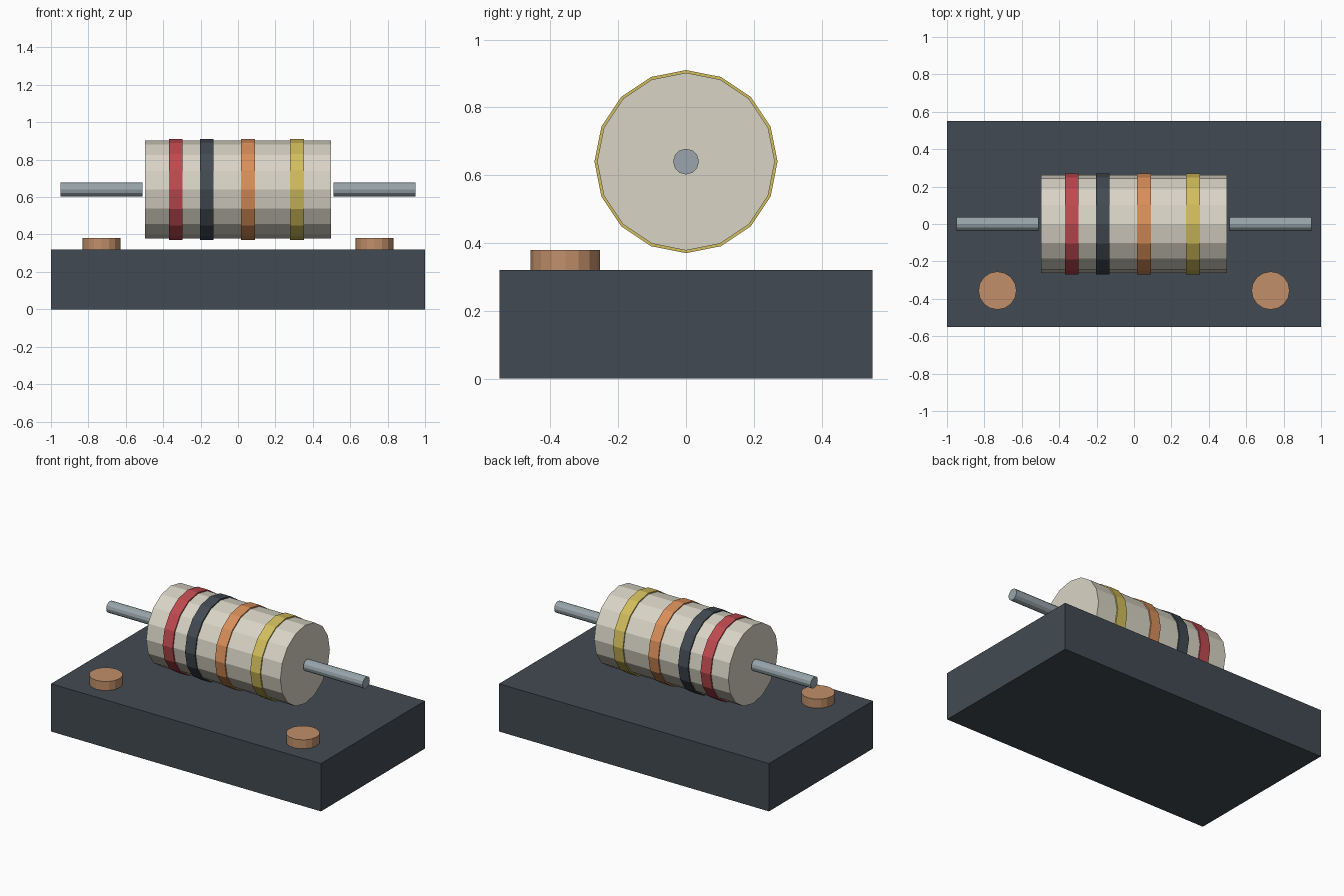
import bpy
import math

if "Cube" in bpy.data.objects:
    bpy.data.objects.remove(bpy.data.objects["Cube"])


def material(name, rgb):
    """Flat colour given as 0-255 sRGB, stored as linear."""
    m = bpy.data.materials.new(name)
    lin = [((c / 255 + 0.055) / 1.055) ** 2.4 for c in rgb]
    m.diffuse_color = (*lin, 1)
    m.use_nodes = True
    m.node_tree.nodes["Principled BSDF"].inputs["Base Color"].default_value = m.diffuse_color
    return m


SLATE = material("dark slate", (66, 74, 82))
CREAM = material("cream ceramic", (217, 212, 197))
RED = material("red band", (190, 74, 80))
ORANGE = material("orange band", (217, 143, 90))
YELLOW = material("yellow band", (210, 189, 92))
STEEL = material("steel", (152, 165, 172))
COPPER = material("copper", (193, 143, 106))

AXIS_Z = 0.64  # height of the resistor axis


def finish(name, mat):
    ob = bpy.context.object
    ob.name = name
    ob.data.materials.append(mat)
    return ob


def rod(name, x0, x1, radius, sides, mat):
    """Cylinder along x with a vertex at the top."""
    bpy.ops.mesh.primitive_cylinder_add(
        vertices=sides, radius=radius, depth=x1 - x0,
        location=((x0 + x1) / 2, 0, AXIS_Z), rotation=(0, math.pi / 2, 0))
    return finish(name, mat)


# Base block
bpy.ops.mesh.primitive_cube_add(size=1, location=(0, 0, 0.16))
bpy.context.object.scale = (2, 1.1, 0.32)
finish("base", SLATE)

# Resistor body
rod("body", -0.497, 0.497, 0.262, 16, CREAM)

# Colour bands, slightly proud of the body
for name, x, mat in (("red_band", -0.333, RED), ("dark_band", -0.167, SLATE),
                     ("orange_band", 0.054, ORANGE), ("yellow_band", 0.316, YELLOW)):
    rod(name, x - 0.037, x + 0.037, 0.27, 16, mat)

# Wire leads and contact pads on each side
for side, s in (("left", -1), ("right", 1)):
    a, b = sorted((s * 0.51, s * 0.95))
    rod(side + "_lead", a, b, 0.038, 12, STEEL)
    bpy.ops.mesh.primitive_cylinder_add(
        vertices=16, radius=0.102, depth=0.08, location=(s * 0.73, -0.356, 0.34))
    finish(side + "_contact_pad", COPPER)
